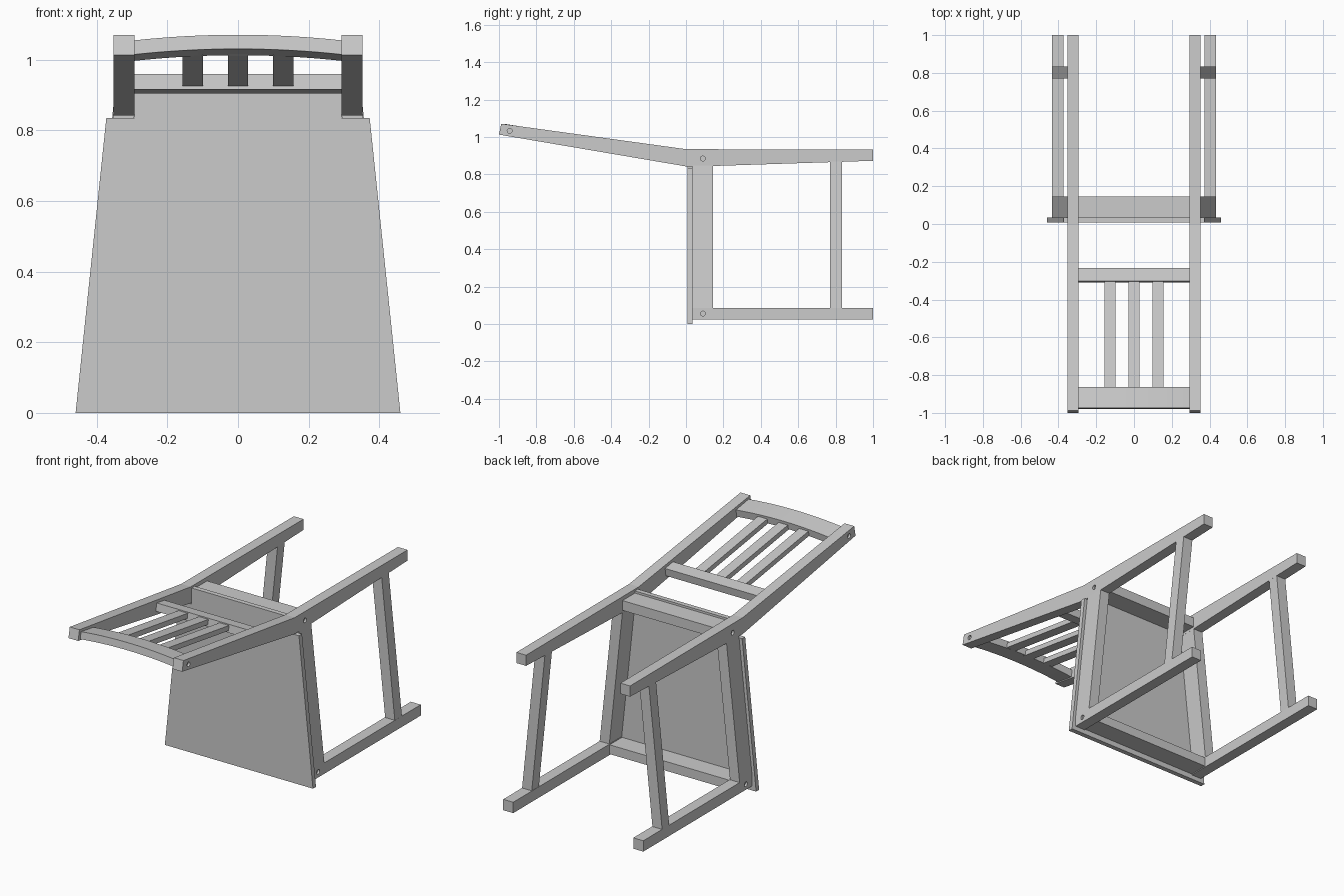
import bpy, bmesh, math
from mathutils import Vector

if "Cube" in bpy.data.objects:
    bpy.data.objects.remove(bpy.data.objects["Cube"])


def finish(name, bm):
    bmesh.ops.recalc_face_normals(bm, faces=bm.faces)
    me = bpy.data.meshes.new(name)
    bm.to_mesh(me)
    bm.free()
    ob = bpy.data.objects.new(name, me)
    bpy.context.collection.objects.link(ob)
    return ob


def prism(name, pts, d):
    """Extrude a closed 3D outline by the vector d."""
    bm = bmesh.new()
    f = bm.faces.new([bm.verts.new(p) for p in pts])
    r = bmesh.ops.extrude_face_region(bm, geom=[f])
    bmesh.ops.translate(bm, vec=Vector(d),
                        verts=[v for v in r["geom"] if isinstance(v, bmesh.types.BMVert)])
    return finish(name, bm)


def side_profile(name, yz, x0, x1):
    return prism(name, [(x0, y, z) for y, z in yz], (x1 - x0, 0, 0))


def front_profile(name, xz, y0, y1):
    return prism(name, [(x, y0, z) for x, z in xz], (0, y1 - y0, 0))


def box(name, x0, x1, y0, y1, z0, z1):
    return front_profile(name, [(x0, z0), (x1, z0), (x1, z1), (x0, z1)], y0, y1)


def mirror_x(ob):
    ob.modifiers.new("mirror", "MIRROR").use_axis[0] = True


def bore(ob, x, holes):
    """Shallow bolt holes in the outer side of a leg."""
    for y, z in holes:
        n = 20
        ring = [(y + 0.013 * math.cos(i * math.tau / n),
                 z + 0.013 * math.sin(i * math.tau / n)) for i in range(n)]
        cutter = side_profile("bolt_hole_cutter", ring, x - 0.012, x + 0.02)
        cutter.hide_render = True
        cutter.display_type = 'WIRE'
        cutter.hide_set(True)
        m = ob.modifiers.new("bolt_hole", "BOOLEAN")
        m.operation = 'DIFFERENCE'
        m.solver = 'EXACT'
        m.object = cutter


# Seat board: tapered, with a tongue between the back posts
half = [(0.46, 0), (0.373, 0.835), (0.293, 0.835), (0.293, 0.925)]
front_profile("seat", half + [(-x, z) for x, z in reversed(half)], 0.008, 0.035)

# Back legs, each one piece with the back post
back_leg = side_profile("back_leg", [(-1, 1.013), (0.0, 0.843), (0.14, 0.845), (1, 0.873),
                                     (1, 0.933), (0, 0.935), (-0.988, 1.071)], 0.293, 0.353)
bore(back_leg, 0.353, [(-0.943, 1.033), (0.09, 0.885)])
mirror_x(back_leg)

# Front legs
front_leg = box("front_leg", 0.373, 0.435, 0.035, 1, 0.025, 0.086)
bore(front_leg, 0.435, [(0.09, 0.056)])
mirror_x(front_leg)

# Slanted side aprons and stretchers
for name, y0, y1, top in (("side_apron", 0.035, 0.145, 0.848),
                          ("side_stretcher", 0.77, 0.833, 0.869)):
    mirror_x(front_profile(name, [(0.375, 0.084), (0.435, 0.084),
                                  (0.353, top), (0.293, top)], y0, y1))

# Front and back aprons
box("front_apron", -0.375, 0.375, 0.035, 0.145, 0.03, 0.082)
box("back_apron", -0.295, 0.295, 0.035, 0.145, 0.858, 0.913)

# Lower back rail
side_profile("lower_back_rail", [(-0.31, 0.916), (-0.24, 0.905), (-0.233, 0.949),
                                 (-0.303, 0.96)], -0.295, 0.295)

# Back slats
for x in (-0.128, 0, 0.128):
    side_profile("back_slat", [(-0.30, 0.925), (-0.88, 1.012), (-0.875, 1.04),
                               (-0.295, 0.953)], x - 0.029, x + 0.029)

# Bowed top rail
xs = [-0.295 + 0.59 * i / 16 for i in range(17)]
bow = lambda x: 0.016 * (1 - (x / 0.295) ** 2)
outline = [(x, -0.98, 1.015 + bow(x)) for x in xs] + \
          [(x, -0.974, 1.055 + bow(x)) for x in reversed(xs)]
top_rail = prism("top_rail", outline, (0, 0.112, -0.018))
for p in top_rail.data.polygons:
    p.use_smooth = len(p.vertices) == 4 and abs(p.normal.x) < 0.5
bpy.context.view_layer.objects.active = top_rail
top_rail.select_set(True)
bpy.ops.object.shade_smooth_by_angle()
